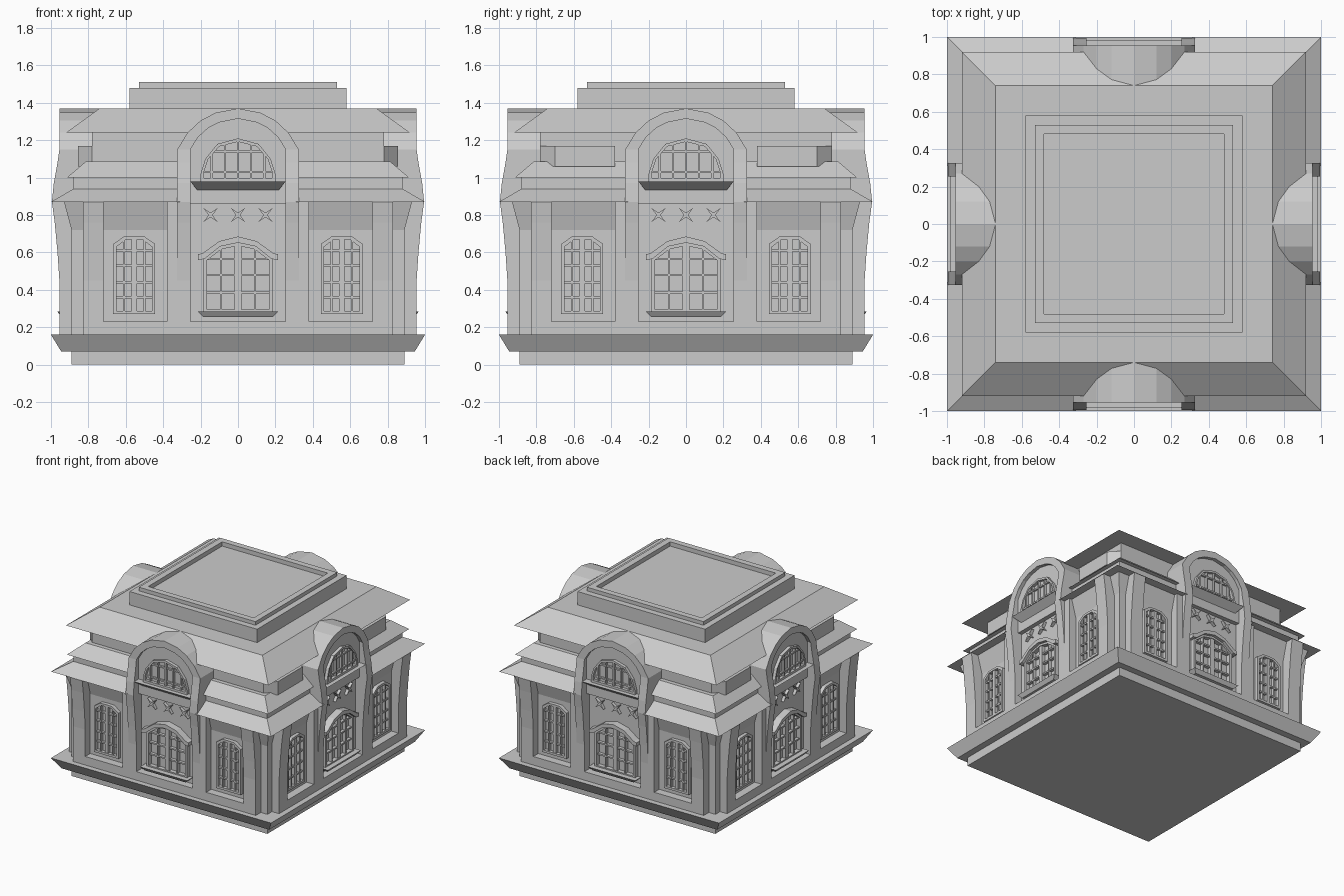
import bpy, bmesh, math
from mathutils import Matrix

if "Cube" in bpy.data.objects:
    bpy.data.objects.remove(bpy.data.objects["Cube"])


def emit(name, verts, faces, turns=(0,)):
    """Make one mesh and place turned copies of it about the z axis."""
    bm = bmesh.new()
    vs = [bm.verts.new(v) for v in verts]
    for f in faces:
        bm.faces.new([vs[i] for i in f])
    bmesh.ops.recalc_face_normals(bm, faces=bm.faces)
    me = bpy.data.meshes.new(name)
    bm.to_mesh(me)
    bm.free()
    for k in turns:
        ob = bpy.data.objects.new(name, me)
        ob.matrix_world = Matrix.Rotation(k * math.pi / 2, 4, 'Z')
        bpy.context.collection.objects.link(ob)


ALL = (0, 1, 2, 3)


def loft(name, prof):
    """Stack of square rings (half width, z), closed at both ends."""
    v = [(sx * d, sy * d, z) for d, z in prof
         for sx, sy in ((-1, -1), (1, -1), (1, 1), (-1, 1))]
    f = [(4*i + j, 4*i + (j+1) % 4, 4*i + 4 + (j+1) % 4, 4*i + 4 + j)
         for i in range(len(prof) - 1) for j in range(4)]
    n = len(v)
    emit(name, v, f + [(0, 1, 2, 3), (n-4, n-3, n-2, n-1)])


def prism_faces(n):
    return [tuple(range(n)), tuple(range(n, 2*n))] + \
           [(i, (i+1) % n, n + (i+1) % n, n + i) for i in range(n)]


def plate(name, pts, d0, d1, turns=ALL):
    """Elevation outline (x, z) pushed out from depth d0 to d1."""
    v = [(x, -d, z) for d in (d0, d1) for x, z in pts]
    emit(name, v, prism_faces(len(pts)), turns)


def rect(name, x0, x1, z0, z1, d0, d1):
    plate(name, [(x0, z0), (x1, z0), (x1, z1), (x0, z1)], d0, d1)


def pier(name, prof, x0, x1):
    """Side profile (depth, z) run along x."""
    v = [(x, -d, z) for x in (x0, x1) for d, z in prof]
    emit(name, v, prism_faces(len(prof)), ALL)


def band(name, outer, inner, d0, d1, closed):
    """Flat strip between two outlines, with thickness."""
    n = len(outer)
    v = [(x, -d, z) for d in (d0, d1) for pts in (outer, inner) for x, z in pts]
    f = []
    for i in range(n if closed else n - 1):
        j = (i + 1) % n
        o0, o1, i0, i1 = i, j, n + i, n + j
        f += [(o0, o1, i1, i0), (o0+2*n, o1+2*n, i1+2*n, i0+2*n),
              (o0, o1, o1+2*n, o0+2*n), (i0, i1, i1+2*n, i0+2*n)]
    if not closed:
        f += [(e, n + e, 3*n + e, 2*n + e) for e in (0, n - 1)]
    emit(name, v, f, ALL)


def arch(half):
    """Mirror right-half arch points, listed from edge to crown."""
    return half + [(-x, z) for x, z in reversed(half) if x > 0]


def window(name, cx, half, z0, t, d, uprights, rails):
    """Arched frame with glazing bars trimmed to the arch."""
    top = arch(half)
    w, zt = half[0][0], max(z for _, z in half)
    outer = [(-w, z0), (w, z0)] + top

    def height(x):
        x = abs(x)
        pts = sorted(half)
        if x <= pts[0][0]:
            return pts[0][1]
        for (xa, za), (xb, zb) in zip(pts, pts[1:]):
            if xa <= x <= xb and xb > xa:
                return za + (zb - za) * (x - xa) / (xb - xa)
        return pts[-1][1]
    sx, sz = 1 - t / w, (zt - z0 - 2*t) / (zt - z0)
    inner = [(cx + x*sx, z0 + t + (z - z0)*sz) for x, z in outer]
    band(name + "_frame", [(cx + x, z) for x, z in outer], inner, d - .05, d, True)
    for x, b in uprights:
        rect(name + "_upright", cx + x - b, cx + x + b, z0 + t/2, height(x) - t/2, d - .05, d - .006)
    for z, xr in rails:
        rect(name + "_rail", cx - xr, cx + xr, z - .006, z + .006, d - .05, d - .01)


# Plinth, core walls, attic wall
loft("plinth", [(.89, 0), (.89, .07), (.945, .07), (1, .16), (.8, .16)])
loft("core_wall", [(.89, .15), (.89, .9)])
loft("attic_wall", [(.78, .85), (.78, 1.26)])

# Upper roof and raised top with sunken panel
loft("upper_roof", [(.7, 1.24), (.92, 1.24), (.74, 1.37)])
loft("roof_top", [(.58, 1.36), (.58, 1.48), (.53, 1.48), (.53, 1.51),
                  (.48, 1.51), (.48, 1.475)])

# Lower double eaves, one L-shaped piece per corner
eave = [(.89, .72), (.93, .87), (1, .87), (.88, .94), (.88, 1), (.915, 1),
        (.815, 1.085), (.7, 1.085), (.7, .72)]
n = len(eave)
v = [(.31, -d, z) for d, z in eave] + [(d, -d, z) for d, z in eave] + \
    [(d, -.31, z) for d, z in eave]
f = [tuple(range(n)), tuple(range(2*n, 3*n))]
f += [(s*n + i, s*n + (i+1) % n, s*n + n + (i+1) % n, s*n + n + i)
      for s in (0, 1) for i in range(n)]
emit("corner_eave", v, f, ALL)

# Attic blocks on the left and right sides only
for s in (-1, 1):
    out = [(.38, .7), (.38, .855), (.70, .855), (.78, .78), (.78, .7)]
    v = [(s*x, -d, z) for z in (1.06, 1.17) for x, d in out]
    emit("attic_block", v, prism_faces(len(out)), (1, 3))

# Wall base band and flared piers
rect("wall_base_band", -.83, .83, .15, .23, .85, .955)
flare = [(.85, .16), (.955, .16), (.955, .45), (.965, .6), (.98, .76), (.995, .87)]
for s in (-1, 1):
    pier("corner_pier", flare + [(.85, .87)], s*.72, s*.83)
    pier("bay_side_pier", [(.85, .16), (.955, .16), (.955, .88), (.85, .88)], s*.32, s*.38)
    pier("bay_pier", flare + [(.985, .97), (.965, 1.08), (.955, 1.15), (.7, 1.15)],
         s*.255, s*.325)

# Arched dormer body and front arch
outer = arch([(.325, 1.15), (.27, 1.24), (.2, 1.305), (.12, 1.347), (0, 1.37)])
inner = arch([(.255, 1.15), (.215, 1.215), (.16, 1.265), (.1, 1.295), (0, 1.315)])
plate("dormer_body", [(-.325, .86), (.325, .86)] + outer, .6, .925)
band("dormer_arch", outer, inner, .9, .955, False)

# Dormer window and flared sill
window("dormer_window", 0, [(.2, 1.02), (.175, 1.1), (.11, 1.18), (0, 1.21)], .98, .018, .95,
       [(x, .006) for x in (-.14, -.07, 0, .07, .14)], [(1.03, .19), (1.14, .13)])
v = [(x, -d, z) for z, w, d in ((.93, .215, .92), (.98, .255, .985))
     for x, d in ((-w, .85), (w, .85), (w, d), (-w, d))]
emit("dormer_sill", v, prism_faces(4), ALL)

# Crossed ornaments above the bay window
for cx in (-.147, 0, .147):
    for s in (-1, 1):
        a, b = .037, .007
        plate("cross_ornament", [(cx - a, .8 - s*a), (cx + b, .8 - s*b),
                                 (cx + a, .8 + s*a), (cx - b, .8 + s*b)], .88, .915)

# Bay window with hood and sill
window("bay_window", 0, [(.185, .57), (.1, .635), (0, .655)], .275, .02, .925,
       [(0, .018), (-.09, .005), (.09, .005)], [(.385, .17), (.48, .17), (.565, .17)])
band("bay_hood", arch([(.215, .59), (.19, .595), (.1, .66), (0, .685)]),
     arch([(.215, .56), (.18, .565), (.095, .632), (0, .652)]), .88, .95, False)
v = [(x, -d, z) for z, w, d in ((.255, .185, .945), (.285, .215, .967))
     for x, d in ((-w, .85), (w, .85), (w, d), (-w, d))]
emit("bay_sill", v, prism_faces(4), ALL)

# Side windows
for cx in (-.555, .555):
    window("side_window", cx, [(.112, .645), (.055, .685), (0, .687)], .27, .018, .92,
           [(0, .014), (-.055, .005), (.055, .005)],
           [(.36, .1), (.44, .1), (.53, .1), (.61, .1)])
